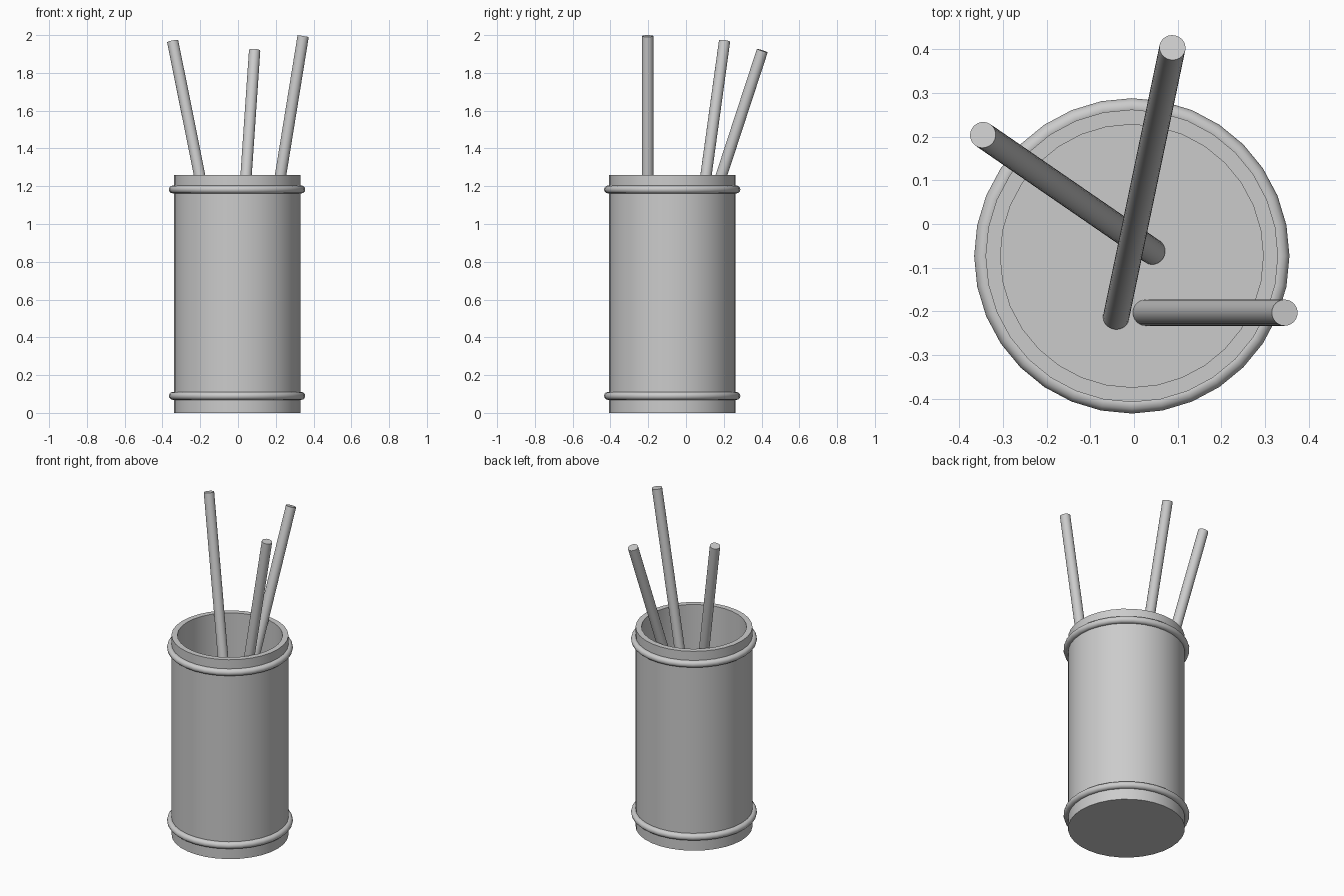
import bpy, bmesh, math
from mathutils import Vector

if "Cube" in bpy.data.objects:
    bpy.data.objects.remove(bpy.data.objects["Cube"])

CX, CY = -0.005, -0.073   # cup axis
SEG = 32


def finish(name, smooth_angle=35):
    ob = bpy.context.object
    ob.name = name
    bpy.ops.object.shade_smooth_by_angle(angle=math.radians(smooth_angle))
    return ob


def lathe(name, profile):
    """Revolve an (r, z) profile; both ends are closed with flat caps."""
    bm = bmesh.new()
    rings = [[bm.verts.new((r * math.cos(2 * math.pi * i / SEG),
                            r * math.sin(2 * math.pi * i / SEG), z))
              for i in range(SEG)] for r, z in profile]
    for a, b in zip(rings, rings[1:]):
        for i in range(SEG):
            j = (i + 1) % SEG
            bm.faces.new((a[i], a[j], b[j], b[i]))
    bm.faces.new(rings[0][::-1])
    bm.faces.new(rings[-1])
    bmesh.ops.recalc_face_normals(bm, faces=bm.faces)
    me = bpy.data.meshes.new(name)
    bm.to_mesh(me)
    bm.free()
    ob = bpy.data.objects.new(name, me)
    ob.location = (CX, CY, 0)
    bpy.context.collection.objects.link(ob)
    bpy.ops.object.select_all(action='DESELECT')
    bpy.context.view_layer.objects.active = ob
    ob.select_set(True)
    return finish(name)


def rod(name, start, end, radius=0.03):
    """Straight cylinder between two points."""
    a, b = Vector(start), Vector(end)
    d = b - a
    bpy.ops.mesh.primitive_cylinder_add(
        vertices=24, radius=radius, depth=d.length, location=(a + b) / 2,
        rotation=d.to_track_quat('Z', 'Y').to_euler())
    return finish(name)


# Hollow cup with a closed floor
lathe("cup_body", [(0.335, 0), (0.335, 1.26), (0.301, 1.26), (0.301, 0.035)])

# Raised bands near the base and rim
for name, z in (("lower_band", 0.09), ("upper_band", 1.183)):
    bpy.ops.mesh.primitive_torus_add(
        major_segments=SEG, minor_segments=12, major_radius=0.34,
        minor_radius=0.021, location=(CX, CY, z))
    finish(name, 60)

# Leaning sticks, resting on the cup floor
rod("stick_right", (0.027, -0.203, 0.035), (0.345, -0.203, 1.995))
rod("stick_left", (0.042, -0.063, 0.035), (-0.346, 0.204, 1.968))
rod("stick_back", (-0.041, -0.213, 0.035), (0.088, 0.404, 1.918))
